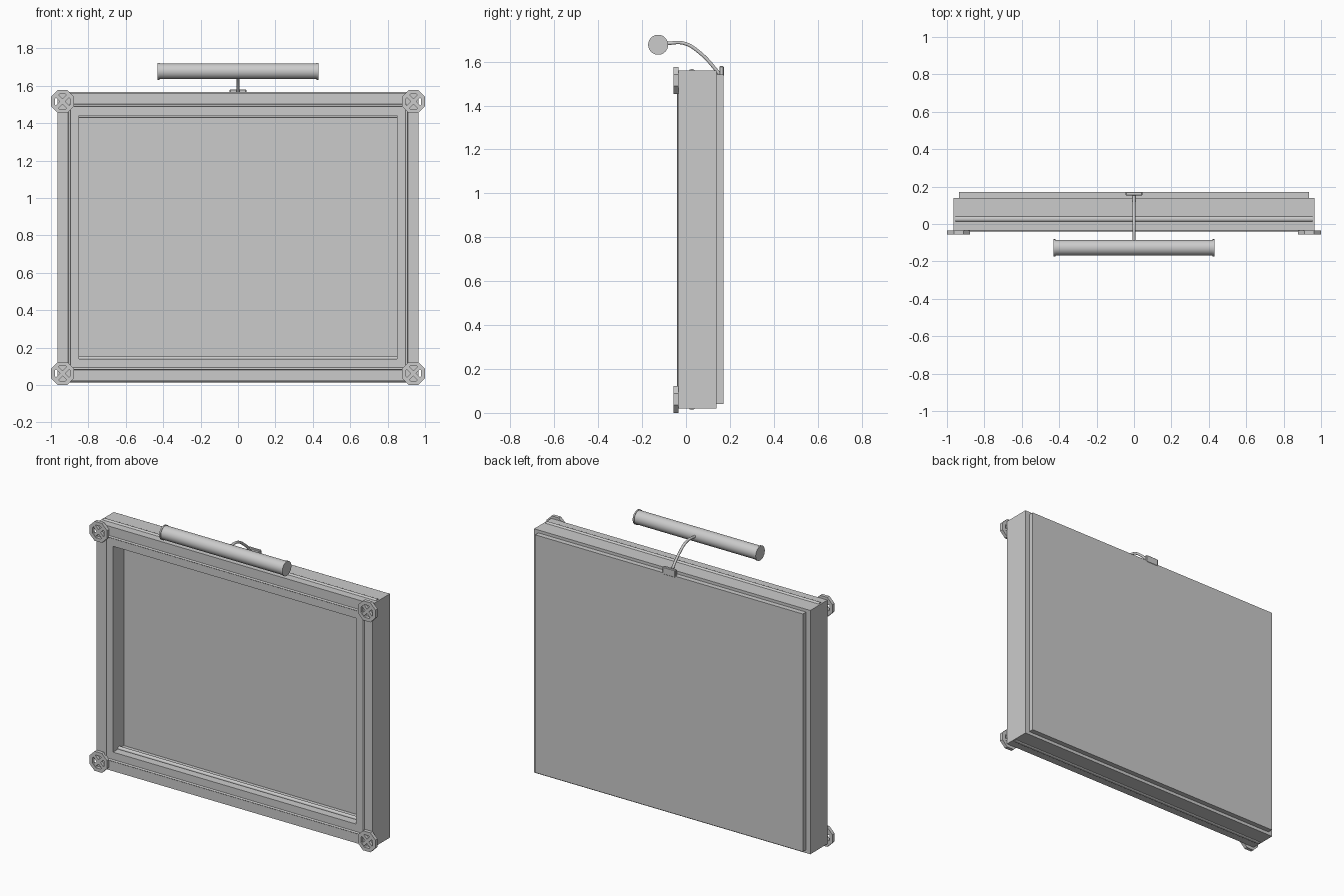
import bpy, bmesh, math
from mathutils import Matrix, Vector

if "Cube" in bpy.data.objects:
    bpy.data.objects.remove(bpy.data.objects["Cube"])

grey = bpy.data.materials.new("plain grey")
grey.diffuse_color = (0.6, 0.6, 0.6, 1)
grey.use_nodes = True
grey.node_tree.nodes["Principled BSDF"].inputs["Base Color"].default_value = grey.diffuse_color


def finish(name, bm, smooth=False):
    bmesh.ops.recalc_face_normals(bm, faces=bm.faces[:])
    me = bpy.data.meshes.new(name)
    bm.to_mesh(me)
    bm.free()
    me.materials.append(grey)
    ob = bpy.data.objects.new(name, me)
    bpy.context.collection.objects.link(ob)
    if smooth:
        bpy.ops.object.select_all(action='DESELECT')
        ob.select_set(True)
        bpy.context.view_layer.objects.active = ob
        bpy.ops.object.shade_smooth_by_angle(angle=math.radians(40))
    return ob


def box(name, x0, x1, y0, y1, z0, z1, bevel=0):
    bm = bmesh.new()
    m = Matrix.Translation(((x0 + x1) / 2, (y0 + y1) / 2, (z0 + z1) / 2))
    bmesh.ops.create_cube(bm, size=1, matrix=m @ Matrix.Diagonal((x1 - x0, y1 - y0, z1 - z0, 1)))
    if bevel:
        bmesh.ops.bevel(bm, geom=bm.edges[:], offset=bevel, segments=1, affect='EDGES')
    return finish(name, bm)


def rod(name, a, b, ru, rv, sides=12):
    """Rod from a to b; ru is its radius along y, rv across the other way."""
    a, b = Vector(a), Vector(b)
    d = (b - a).normalized()
    u = Vector((0, 1, 0))
    v = d.cross(u)
    bm = bmesh.new()
    ends = []
    for p in (a, b):
        ends.append([bm.verts.new(p + u * ru * math.cos(t) + v * rv * math.sin(t))
                     for t in (2 * math.pi * i / sides for i in range(sides))])
    for i in range(sides):
        j = (i + 1) % sides
        bm.faces.new((ends[0][i], ends[0][j], ends[1][j], ends[1][i]))
    bm.faces.new(ends[0])
    bm.faces.new(ends[1])
    return finish(name, bm, True)


def ring(bm, outer, inner, y0, y1):
    """Flat ring between two matching xz loops, from y0 to y1."""
    n = len(outer)
    loops = [[bm.verts.new((x, y, z)) for x, z in pts]
             for pts, y in ((outer, y0), (outer, y1), (inner, y1), (inner, y0))]
    for k in range(4):
        p, q = loops[k], loops[(k + 1) % 4]
        for i in range(n):
            j = (i + 1) % n
            bm.faces.new((p[i], p[j], q[j], q[i]))


def rect(x, z0, z1):
    return [(-x, z0), (x, z0), (x, z1), (-x, z1)]


# frame body and backing panel
bm = bmesh.new()
ring(bm, rect(0.965, 0.02, 1.56), rect(0.85, 0.14, 1.44), -0.034, 0.138)
finish("frame", bm)
box("back_panel", -0.935, 0.935, 0.075, 0.17, 0.04, 1.542)

# beads on the front face
for s in (-1, 1):
    rod("front_side_bead", (s * 0.902, -0.034, 0.085), (s * 0.902, -0.034, 1.497), 0.006, 0.006)
for z in (0.087, 1.495):
    rod("front_cross_bead", (-0.902, -0.034, z), (0.902, -0.034, z), 0.006, 0.006)

# beads on the top and bottom edges and inside the opening
for z in (0.02, 1.56):
    rod("edge_bead", (-0.955, 0.027, z), (0.955, 0.027, z), 0.0125, 0.006)
for z in (0.143, 1.437):
    rod("opening_bead", (-0.85, 0.027, z), (0.85, 0.027, z), 0.0125, 0.011)

# pierced octagonal corner rosettes
for sx in (-1, 1):
    for cz in (0.062, 1.515):
        cx = sx * 0.938

        def octagon(r):
            return [(cx + r * math.cos(math.pi * (i + 0.5) / 4),
                     cz + r * math.sin(math.pi * (i + 0.5) / 4)) for i in range(8)]
        bm = bmesh.new()
        ring(bm, octagon(0.0665), octagon(0.043), -0.056, -0.034)
        for ang in (45, -45):
            m = Matrix.Translation((cx, -0.044, cz)) @ Matrix.Rotation(math.radians(ang), 4, 'Y')
            bmesh.ops.create_cube(bm, size=1, matrix=m @ Matrix.Diagonal((0.09, 0.018, 0.02, 1)))
        finish("corner_rosette", bm)

# picture lamp: shade with end caps
rod("lamp_shade", (-0.423, -0.127, 1.677), (0.423, -0.127, 1.677), 0.042, 0.042, 40)
for s in (-1, 1):
    rod("lamp_end_cap", (s * 0.421, -0.127, 1.677), (s * 0.43, -0.127, 1.677), 0.0455, 0.0455, 40)

# curved lamp arm
cu = bpy.data.curves.new("lamp_arm", 'CURVE')
cu.dimensions = '3D'
cu.bevel_depth = 0.008
cu.bevel_resolution = 3
cu.use_fill_caps = True
cu.resolution_u = 8
path = [(-0.09, 1.683), (-0.01, 1.684), (0.064, 1.64), (0.155, 1.542)]
sp = cu.splines.new('BEZIER')
sp.bezier_points.add(len(path) - 1)
for bp, (y, z) in zip(sp.bezier_points, path):
    bp.co = (0, y, z)
    bp.handle_left_type = bp.handle_right_type = 'AUTO'
cu.materials.append(grey)
arm = bpy.data.objects.new("lamp_arm", cu)
bpy.context.collection.objects.link(arm)
bpy.ops.object.select_all(action='DESELECT')
arm.select_set(True)
bpy.context.view_layer.objects.active = arm
bpy.ops.object.convert(target='MESH')
bpy.ops.object.shade_smooth_by_angle(angle=math.radians(40))

# bracket holding the arm on the back
box("lamp_bracket", -0.045, 0.045, 0.152, 0.172, 1.532, 1.58, 0.004)
